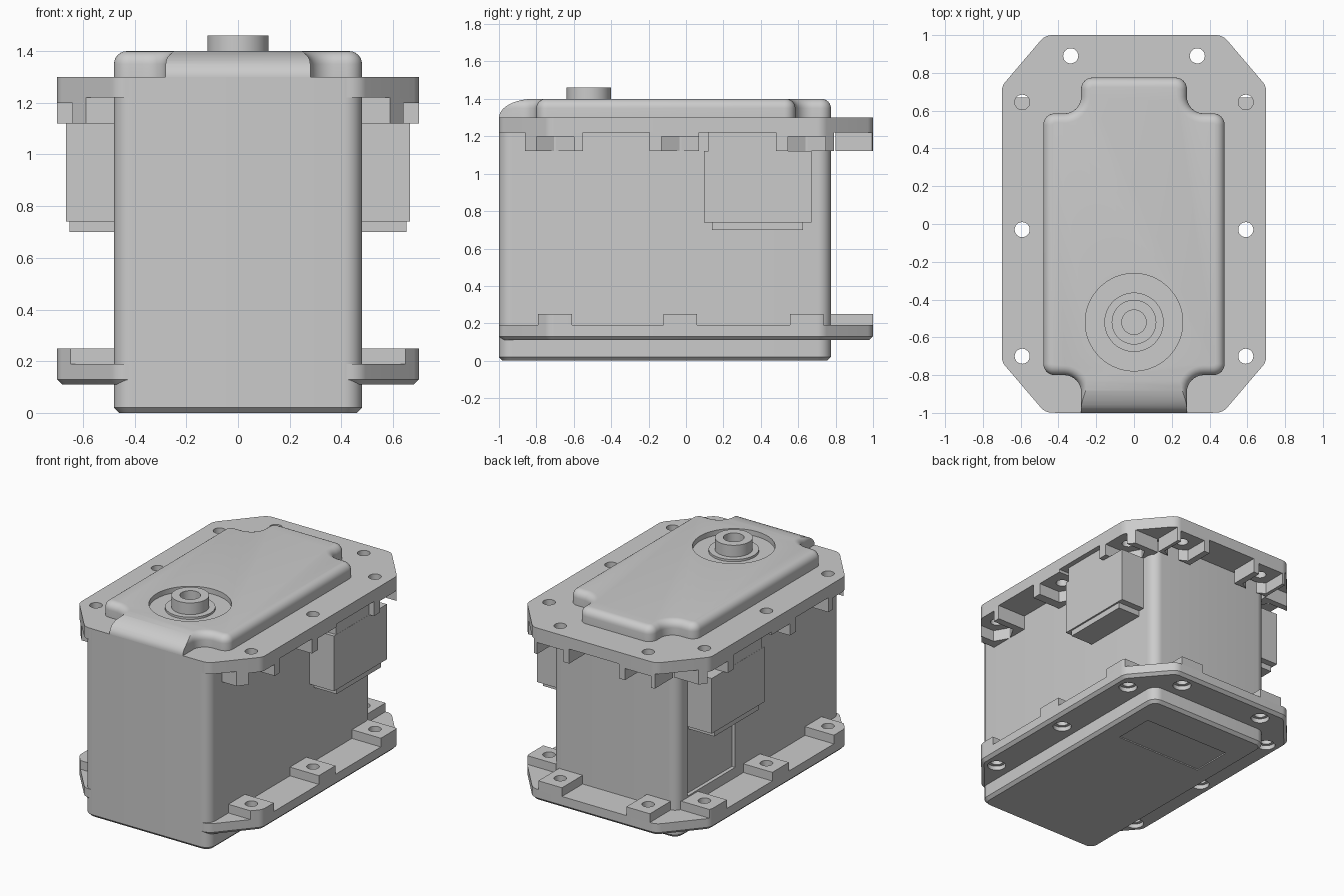
import bpy, bmesh, math
from mathutils import Vector

if "Cube" in bpy.data.objects:
    bpy.data.objects.remove(bpy.data.objects["Cube"])


def rounded(pts, radii, seg=8):
    """Fillet every corner of a 2D outline."""
    out = []
    n = len(pts)
    for i in range(n):
        p = Vector(pts[i])
        r = radii[i] if isinstance(radii, list) else radii
        a = (Vector(pts[i - 1]) - p).normalized()
        b = (Vector(pts[(i + 1) % n]) - p).normalized()
        half = a.angle(b) / 2
        c = p + (a + b).normalized() * (r / math.sin(half))
        va, vb = p + a * (r / math.tan(half)) - c, p + b * (r / math.tan(half)) - c
        sweep = va.angle_signed(vb)
        t0 = math.atan2(va.y, va.x)
        for k in range(seg + 1):
            t = t0 - sweep * k / seg
            out.append((c.x + r * math.cos(t), c.y + r * math.sin(t)))
    return out


def rect(x0, x1, y0, y1):
    return [(x0, y0), (x1, y0), (x1, y1), (x0, y1)]


def circle(x, y, r, n=32):
    return [(x + r * math.cos(2 * math.pi * k / n), y + r * math.sin(2 * math.pi * k / n)) for k in range(n)]


def prism(name, parts, top=0, bottom=0, seg=1):
    """Extrude outlines (pts, z0, z1) along z; optionally bevel the end rims."""
    bm = bmesh.new()
    for pts, z0, z1 in parts:
        f = bm.faces.new([bm.verts.new((x, y, z0)) for x, y in pts])
        res = bmesh.ops.extrude_face_region(bm, geom=[f], use_keep_orig=True)
        for v in res['geom']:
            if isinstance(v, bmesh.types.BMVert):
                v.co.z = z1
    bmesh.ops.recalc_face_normals(bm, faces=bm.faces[:])
    for width, sign in ((top, 1), (bottom, -1)):
        if width:
            bm.normal_update()
            rim = {e for f in bm.faces if f.normal.z * sign > 0.99 for e in f.edges}
            bmesh.ops.bevel(bm, geom=list(rim), offset=width, segments=seg, profile=0.5, affect='EDGES')
    me = bpy.data.meshes.new(name)
    bm.to_mesh(me)
    bm.free()
    ob = bpy.data.objects.new(name, me)
    bpy.context.collection.objects.link(ob)
    return ob


def boolean(ob, cutter, op='DIFFERENCE'):
    m = ob.modifiers.new('cut', 'BOOLEAN')
    m.object, m.operation, m.solver = cutter, op, 'EXACT'
    bpy.context.view_layer.update()
    me = bpy.data.meshes.new_from_object(ob.evaluated_get(bpy.context.evaluated_depsgraph_get()))
    ob.modifiers.clear()
    ob.data = me
    bpy.data.objects.remove(cutter)


def flange():
    return rounded([(-.47, -.999), (.47, -.999), (.7, -.73), (.7, .73),
                    (.47, 1), (-.47, 1), (-.7, .73), (-.7, -.73)], .08)


SIDE_Y = (-.70, -.03, .645)
HOLES = [(s * .592, y) for s in (1, -1) for y in SIDE_Y] + [(s * .335, .89) for s in (1, -1)]


def holes(r, z0, z1):
    return prism('hole_cutter', [(circle(x, y, r, 24), z0, z1) for x, y in HOLES])


# main housing with side panel and label recesses
body = prism('housing', [(rounded(rect(-.48, .48, -1, .775), .07), 0, 1.3)], bottom=.02)
boolean(body, prism('panel_cutter', [(rect(-.6, -.455, .15, .67), .26, .8)]))
boolean(body, prism('label_cutter', [(rect(-.335, .335, .25, .54), -.1, .008)]))

# upper flange plate
upper = prism('upper_flange', [(flange(), 1.22, 1.3)])
boolean(upper, holes(.04, 1.0, 1.4))

# nut pads beneath the upper flange, each with an outward-opening hex pocket
pads, pockets = [], []
hexagon = [(-.115, 0), (-.058, -.1), (.3, -.1), (.3, .1), (-.058, .1)]
for s in (1, -1):
    for y, y0, y1 in zip(SIDE_Y, (-.86, -.195, .48), (-.55, .07, .79)):
        pads.append(([(s * px, py) for px, py in rect(.46, .8, y0, y1)], 1.12, 1.221))
        pockets.append(([(s * (.592 + u), y + v) for u, v in hexagon], 1.0, 1.2))
    pads.append(([(s * px, py) for px, py in rect(.19, .46, .8, 1.1)], 1.12, 1.221))
    pockets.append(([(s * (.335 + v), .89 + u) for u, v in hexagon], 1.0, 1.2))
nut_pads = prism('nut_pads', pads)
boolean(nut_pads, prism('outline_cutter', [(flange(), 1, 1.4)]), 'INTERSECT')
boolean(nut_pads, prism('pocket_cutter', pockets))
boolean(nut_pads, holes(.04, 1.1, 1.4))

# lower flange plate with counterbored holes
lower = prism('lower_flange', [(flange(), .11, .19)], bottom=.02)
boolean(lower, holes(.04, 0, .4))
boolean(lower, holes(.06, 0, .14))

# raised pads on the lower flange
low = []
for s in (1, -1):
    for y in SIDE_Y:
        low.append(([(s * px, py) for px, py in rect(.47, .8, y - .09, y + .09)], .185, .25))
    low.append(([(s * px, py) for px, py in rect(.245, .425, .765, 1.1)], .185, .25))
low_pads = prism('lower_pads', low)
boolean(low_pads, prism('outline_cutter', [(flange(), 0, .4)]), 'INTERSECT')
boolean(low_pads, holes(.04, 0, .4))

# cover: cross-shaped lid with rounded rim
half = [(.28, -1.1), (.28, -.8), (.48, -.8), (.48, .585), (.28, .585), (.28, .775)]
radii = [.05, .09, .06, .06, .09, .06]
outline = half + [(-x, y) for x, y in reversed(half)]
cover = prism('cover', [(rounded(outline, radii + radii[::-1]), 1.29, 1.4)], top=.05, seg=6)
# front tongue curves down to the flange
arc = [(-.81 - .19 * math.sin(k * math.pi / 24), 1.3 + .1005 * math.cos(k * math.pi / 24)) for k in range(13)]
side = [(.9, 1.28), (.9, 1.45), (-.79, 1.45), (-.8, 1.4005)] + arc + [(-1, 1.28)]
curve = prism('curve_cutter', [(side, -.7, .7)])
for v in curve.data.vertices:
    v.co = (v.co.z, v.co.x, v.co.y)
curve.data.flip_normals()
bm = bmesh.new()
bm.from_mesh(curve.data)
bmesh.ops.recalc_face_normals(bm, faces=bm.faces[:])
bm.to_mesh(curve.data)
bm.free()
boolean(cover, curve, 'INTERSECT')
boolean(cover, prism('recess_cutter', [(circle(0, -.52, .258, 64), 1.365, 1.5)]))

# output shaft boss and collar
prism('shaft_collar', [(circle(0, -.52, .157, 48), 1.35, 1.38)])
boss = prism('shaft_boss', [(circle(0, -.52, .118, 48), 1.35, 1.46)])
boolean(boss, prism('bore_cutter', [(circle(0, -.52, .065, 32), 1.38, 1.6)]))

# connector blocks on both sides
for s, tag in ((1, 'right'), (-1, 'left')):
    for part, x, y0, y1, z0, z1 in (('block', .665, .095, .67, .74, 1.12),
                                    ('neck', .664, .12, .48, 1.12, 1.22),
                                    ('lip', .653, .14, .625, .70, .74)):
        prism(f'{tag}_connector_{part}', [([(s * px, py) for px, py in rect(.45, x, y0, y1)], z0, z1)])

# smooth curved faces, keep edges crisp
for ob in bpy.context.collection.objects:
    ob.select_set(True)
    bpy.context.view_layer.objects.active = ob
bpy.ops.object.shade_smooth_by_angle(angle=math.radians(30))
